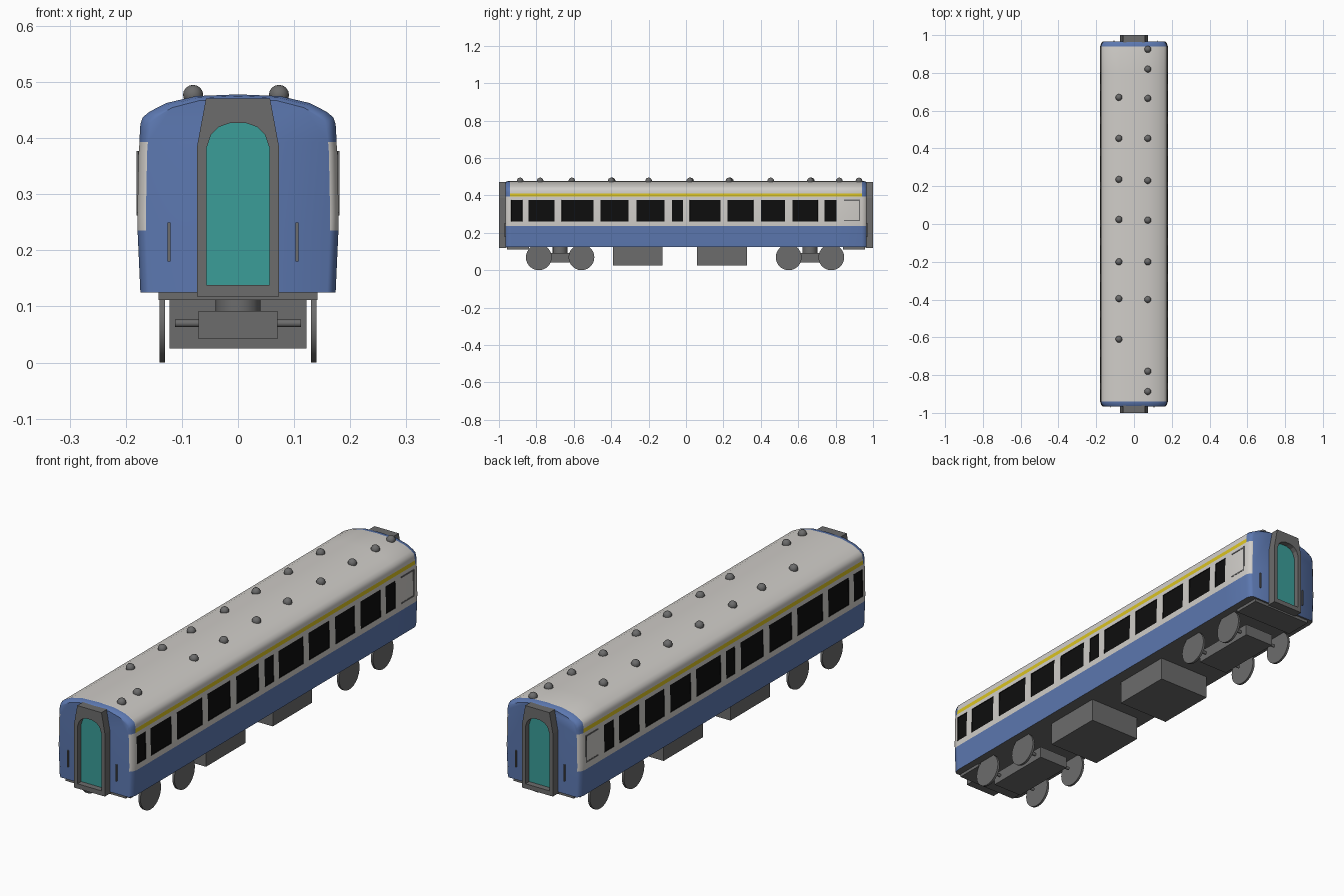
import bpy, bmesh, math
from mathutils import Matrix

if "Cube" in bpy.data.objects:
    bpy.data.objects.remove(bpy.data.objects["Cube"])


def mat(name, r, g, b):
    m = bpy.data.materials.new(name)
    m.diffuse_color = (r, g, b, 1)
    m.use_nodes = True
    m.node_tree.nodes["Principled BSDF"].inputs["Base Color"].default_value = m.diffuse_color
    return m


WHITE = mat("cream_white", .63, .61, .58)
BLUE = mat("coach_blue", .107, .187, .434)
YELLOW = mat("stripe_yellow", .70, .54, .015)
GRAY = mat("dark_gray", .15, .15, .15)
TEAL = mat("door_teal", .043, .34, .315)
BLACK = mat("window_black", .004, .004, .004)


def finish(name, bm, mats, angle=None):
    bmesh.ops.recalc_face_normals(bm, faces=bm.faces)
    me = bpy.data.meshes.new(name)
    bm.to_mesh(me)
    bm.free()
    for m in mats:
        me.materials.append(m)
    ob = bpy.data.objects.new(name, me)
    bpy.context.collection.objects.link(ob)
    if angle:
        bpy.ops.object.select_all(action='DESELECT')
        ob.select_set(True)
        bpy.context.view_layer.objects.active = ob
        bpy.ops.object.shade_smooth_by_angle(angle=math.radians(angle))
    return ob


def box(name, lo, hi, m):
    bm = bmesh.new()
    size = [h - l for l, h in zip(lo, hi)]
    mid = [(h + l) / 2 for l, h in zip(lo, hi)]
    bmesh.ops.create_cube(bm, size=1, matrix=Matrix.Translation(mid) @ Matrix.Diagonal((*size, 1)))
    return finish(name, bm, [m])


def cylinder(name, center, r, length, axis, seg, m):
    bm = bmesh.new()
    rot = Matrix.Rotation(math.pi / 2, 4, 'Y') if axis == 'X' else Matrix()
    bmesh.ops.create_cone(bm, cap_ends=True, segments=seg, radius1=r, radius2=r, depth=length,
                          matrix=Matrix.Translation(center) @ rot)
    return finish(name, bm, [m], 40)


# Coach body: cross-section lofted along y, with stations at every window edge
half = [(.174, .125), (.179, .235), (.1795, .26), (.177, .375), (.1755, .393), (.175, .41),
        (.174, .425), (.170, .437), (.158, .447), (.128, .4625), (.075, .475)]
ring = half + [(0, .478)] + [(-x, z) for x, z in reversed(half)]
windows = [(-.935, -.875), (-.842, -.703), (-.665, -.495), (-.457, -.307), (-.265, -.115),
           (-.075, -.015), (.02, .185), (.222, .36), (.40, .53), (.57, .705), (.74, .805)]
END = .94
stations = [(-.966, .915, .008), (-.959, .965, .003), (-END, 1, 0)]
stations += [(y, 1, 0) for w in windows for y in w]
stations += [(END, 1, 0), (.959, .965, .003), (.966, .915, .008)]
bm = bmesh.new()
rows = [[bm.verts.new((x * s, y, z - (drop if z > .41 else 0))) for x, z in ring]
        for y, s, drop in stations]
n = len(ring)
glass = []
for i in range(len(rows) - 1):
    y = (stations[i][0] + stations[i + 1][0]) / 2
    for k in range(n):
        j = (k + 1) % n
        f = bm.faces.new((rows[i][k], rows[i][j], rows[i + 1][j], rows[i + 1][k]))
        z = (ring[k][1] + ring[j][1]) / 2
        if j == 0:
            f.material_index = 3
        elif z < .235 or (abs(y) > END and z > .393):
            f.material_index = 1
        elif .393 < z < .41:
            f.material_index = 2
        elif .26 < z < .375 and any(a < y < b for a, b in windows):
            f.material_index = 4
            glass.append(f)
for row in (rows[0], rows[-1]):
    bm.faces.new(row).material_index = 1
bmesh.ops.recalc_face_normals(bm, faces=bm.faces)
bmesh.ops.inset_individual(bm, faces=glass, thickness=.001, depth=-.003)
finish("coach_body", bm, [WHITE, BLUE, YELLOW, GRAY, BLACK], 40)

# Side door outlines near the back of both sides
for s, side in ((1, "right"), (-1, "left")):
    for part, y0, y1, z0, z1 in (("top", .845, .93, .371, .377), ("bottom", .845, .93, .262, .268),
                                 ("edge", .925, .93, .262, .377)):
        xs = sorted((s * .176, s * (.1785 if part == "top" else .1805)))
        box(f"{side}_door_line_{part}", (xs[0], y0, z0), (xs[1], y1, z1), GRAY)

# Gangway frames, end doors, handrails and end underframes
outer = [(.073, .118), (.073, .385), (.057, .471)]
inner = [(.056, .138), (.056, .383), (.048, .406), (.034, .420), (.014, .427)]
outer += [(-x, z) for x, z in reversed(outer)]
inner += [(-x, z) for x, z in reversed(inner)]
for s, end in ((-1, "front"), (1, "back")):
    bm = bmesh.new()
    edges = []
    for loop in (outer, inner):
        vs = [bm.verts.new((x, s * 1.0, z)) for x, z in loop]
        edges += [bm.edges.new((vs[i], vs[(i + 1) % len(vs)])) for i in range(len(vs))]
    faces = [g for g in bmesh.ops.triangle_fill(bm, edges=edges, use_beauty=True)["geom"]
             if isinstance(g, bmesh.types.BMFace)]
    ext = bmesh.ops.extrude_face_region(bm, geom=faces)
    bmesh.ops.translate(bm, verts=[g for g in ext["geom"] if isinstance(g, bmesh.types.BMVert)],
                        vec=(0, -s * .04, 0))
    # close the front ring if the extrusion consumed it
    if not any(all(abs(v.co.y - s) < 1e-5 for v in f.verts) for f in bm.faces):
        front = [e for e in bm.edges if all(abs(v.co.y - s) < 1e-5 for v in e.verts)]
        bmesh.ops.triangle_fill(bm, edges=front, use_beauty=True)
    finish(f"{end}_gangway_frame", bm, [GRAY])

    bm = bmesh.new()
    bm.faces.new([bm.verts.new((x * 1.01, s * .975, z)) for x, z in inner])
    finish(f"{end}_door", bm, [TEAL])

    for i, x in enumerate((s * .123, -s * .105)):
        ys = sorted((s * .964, s * .972))
        box(f"{end}_handrail_{i + 1}", (x - .0025, ys[0], .18), (x + .0025, ys[1], .25), GRAY)
    ys = sorted((s * .84, s * .958))
    box(f"{end}_underframe", (-.142, ys[0], .112), (.142, ys[1], .127), GRAY)

# Equipment boxes under the floor
box("front_equipment_box", (-.122, -.39, .025), (.122, -.125, .127), GRAY)
box("back_equipment_box", (-.122, .06, .025), (.122, .325, .127), GRAY)

# Bogies with wheels and axles
for cy, end in ((-.673, "front"), (.663, "back")):
    box(f"{end}_bogie", (-.07, cy - .15, .042), (.07, cy + .15, .092), GRAY)
    cylinder(f"{end}_bogie_pivot", (0, cy, .108), .04, .036, 'Z', 16, GRAY)
    for dy, pos in ((-.114, "leading"), (.114, "trailing")):
        cylinder(f"{end}_{pos}_axle", (0, cy + dy, .07), .007, .224, 'X', 10, GRAY)
        for x, side in ((.135, "right"), (-.135, "left")):
            cylinder(f"{end}_{pos}_{side}_wheel", (x, cy + dy, .069), .069, .01, 'X', 28, GRAY)

# Domed roof vents
vents = [(.073, y) for y in (.925, .82, .665, .453, .23, .02, -.2, -.4, -.78, -.887)]
vents += [(-.08, y) for y in (.67, .453, .236, .024, -.2, -.395, -.61)]
for i, (x, y) in enumerate(vents):
    bm = bmesh.new()
    bmesh.ops.create_uvsphere(bm, u_segments=12, v_segments=8, radius=.018,
                              matrix=Matrix.Translation((x, y, .477)))
    finish(f"roof_vent_{i + 1}", bm, [GRAY], 60)
